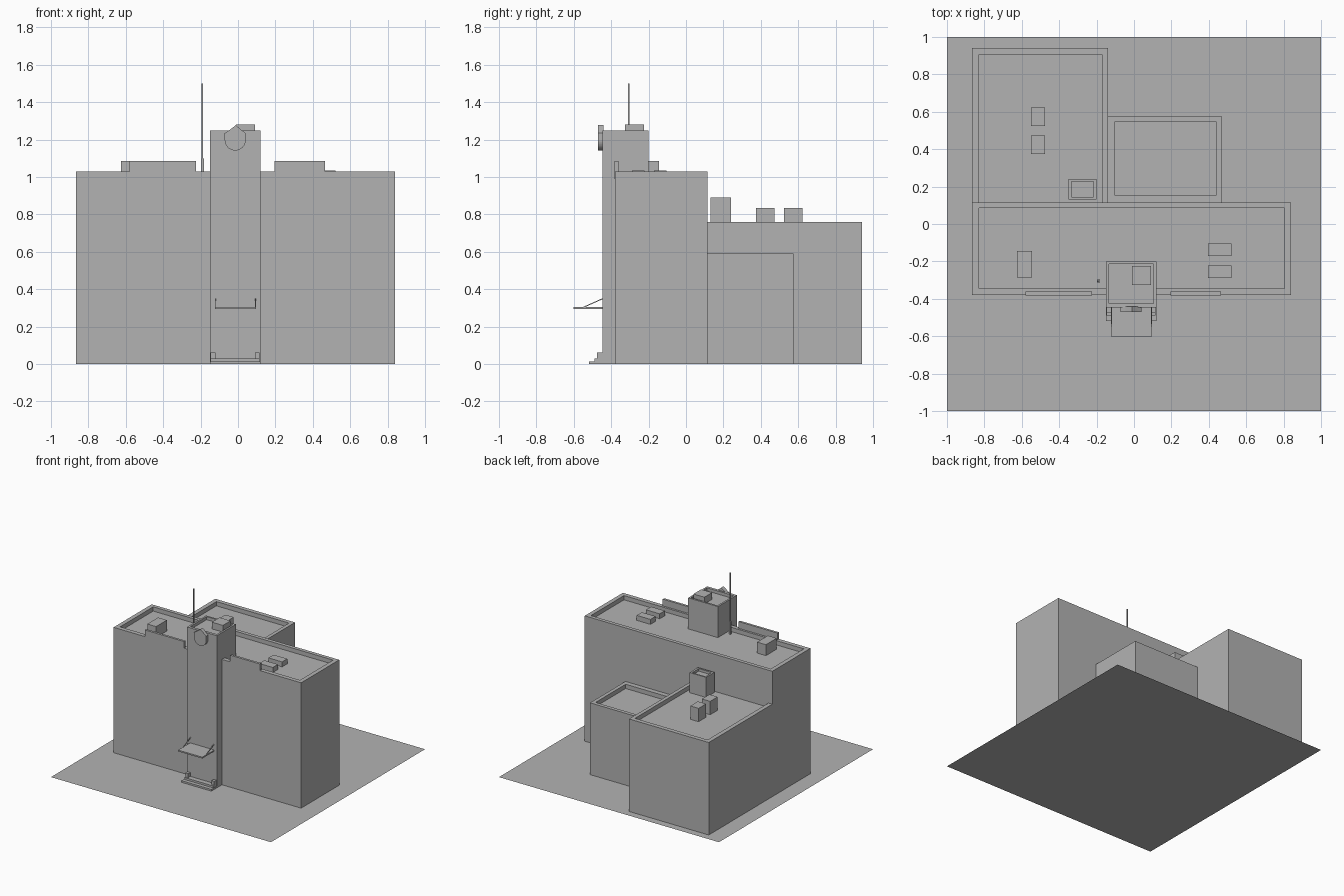
import bpy, bmesh, math
from mathutils import Vector

if "Cube" in bpy.data.objects:
    bpy.data.objects.remove(bpy.data.objects["Cube"], do_unlink=True)

grey = bpy.data.materials.new("plain_grey")
grey.use_nodes = True
COLOUR = (0.45, 0.45, 0.45, 1)
grey.diffuse_color = COLOUR
grey.node_tree.nodes["Principled BSDF"].inputs["Base Color"].default_value = COLOUR


def finish(name, bm):
    bmesh.ops.recalc_face_normals(bm, faces=bm.faces[:])
    mesh = bpy.data.meshes.new(name)
    bm.to_mesh(mesh)
    bm.free()
    mesh.materials.append(grey)
    obj = bpy.data.objects.new(name, mesh)
    bpy.context.collection.objects.link(obj)
    return obj


def loft(name, rings):
    """Skin a stack of equal closed rings and cap both ends."""
    bm = bmesh.new()
    loops = [[bm.verts.new(p) for p in ring] for ring in rings]
    n = len(loops[0])
    for a, b in zip(loops, loops[1:]):
        for i in range(n):
            j = (i + 1) % n
            bm.faces.new((a[i], a[j], b[j], b[i]))
    bm.faces.new(loops[0])
    bm.faces.new(loops[-1])
    return finish(name, bm)


def rect(x, y, z):
    return [(x[0], y[0], z), (x[1], y[0], z), (x[1], y[1], z), (x[0], y[1], z)]


def box(name, x, y, z):
    return loft(name, [rect(x, y, z[0]), rect(x, y, z[1])])


def tray(name, x, y, z, inner_x, inner_y, depth=0.035):
    """Block whose roof is sunk behind a parapet."""
    return loft(name, [rect(x, y, z[0]), rect(x, y, z[1]),
                       rect(inner_x, inner_y, z[1]), rect(inner_x, inner_y, z[1] - depth)])


def rod(name, start, end, half):
    a, b = Vector(start), Vector(end)
    turn = (b - a).to_track_quat('Z', 'Y')
    corners = [Vector(c) for c in rect((-half, half), (-half, half), 0)]
    return loft(name, [[p + turn @ c for c in corners] for p in (a, b)])


# Ground sheet
bm = bmesh.new()
bm.faces.new([bm.verts.new(p) for p in rect((-1, 1), (-1, 1), 0)])
ground = finish("ground_sheet", bm)

# Building volumes
tray("main_block", (-0.865, 0.84), (-0.38, 0.115), (0, 1.03), (-0.83, 0.805), (-0.345, 0.085))
tray("tall_rear_wing", (-0.865, -0.14), (0.07, 0.94), (0, 0.76), (-0.83, -0.17), (0.1, 0.905))
tray("low_rear_wing", (-0.15, 0.47), (0.1, 0.575), (0, 0.59), (-0.105, 0.44), (0.155, 0.545))
tray("entrance_tower", (-0.15, 0.12), (-0.447, -0.2), (0, 1.25), (-0.135, 0.105), (-0.425, -0.215), 0.025)

# Raised front parapets
box("right_front_parapet", (-0.58, -0.225), (-0.381, -0.362), (0.99, 1.085))
box("left_front_parapet", (0.195, 0.465), (-0.381, -0.362), (0.99, 1.085))

# Rooftop units
box("roof_hatch", (-0.625, -0.545), (-0.285, -0.145), (0.99, 1.085))
box("tower_roof_unit", (-0.01, 0.09), (-0.325, -0.225), (1.22, 1.28))
for i, y in enumerate((-0.29, -0.17)):
    box(f"main_roof_unit_{i + 1}", (0.395, 0.52), (y, y + 0.067), (0.99, 1.036))
for i, y in enumerate((0.375, 0.525)):
    box(f"wing_roof_unit_{i + 1}", (-0.55, -0.475), (y, y + 0.097), (0.72, 0.835))
tray("stair_housing", (-0.35, -0.2), (0.13, 0.24), (0.72, 0.89), (-0.335, -0.217), (0.145, 0.228), 0.02)

# Mast
rod("mast_base", (-0.19, -0.305, 0.99), (-0.19, -0.305, 1.1), 0.007)
rod("mast_pole", (-0.19, -0.305, 1.1), (-0.19, -0.305, 1.5), 0.004)

# Shield on the tower: round bottom, peaked top
shield = [(-0.015 + 0.056 * math.cos(a), 1.198 + 0.056 * math.sin(a))
          for a in (math.pi * (1 + i / 24) for i in range(25))]
shield += [(0.041, 1.235), (0.018, 1.252), (-0.012, 1.277), (-0.045, 1.252), (-0.071, 1.235)]
loft("tower_shield", [[(x, y, z) for x, z in shield] for y in (-0.471, -0.44)])

# Entrance canopy with tie rods
box("canopy", (-0.123, 0.097), (-0.602, -0.44), (0.294, 0.305))
for side, x in (("right", -0.119), ("left", 0.093)):
    rod(f"{side}_canopy_tie", (x, -0.445, 0.35), (x, -0.55, 0.303), 0.0025)

# Entrance steps and cheek blocks
box("lower_step", (-0.15, 0.12), (-0.518, -0.44), (0, 0.014))
box("upper_step", (-0.122, 0.092), (-0.488, -0.44), (0, 0.03))
for side, x in (("right", -0.146), ("left", 0.091)):
    box(f"{side}_cheek_block", (x, x + 0.025), (-0.475, -0.44), (0, 0.062))
    box(f"{side}_cheek_foot", (x, x + 0.025), (-0.488, -0.44), (0, 0.03))
